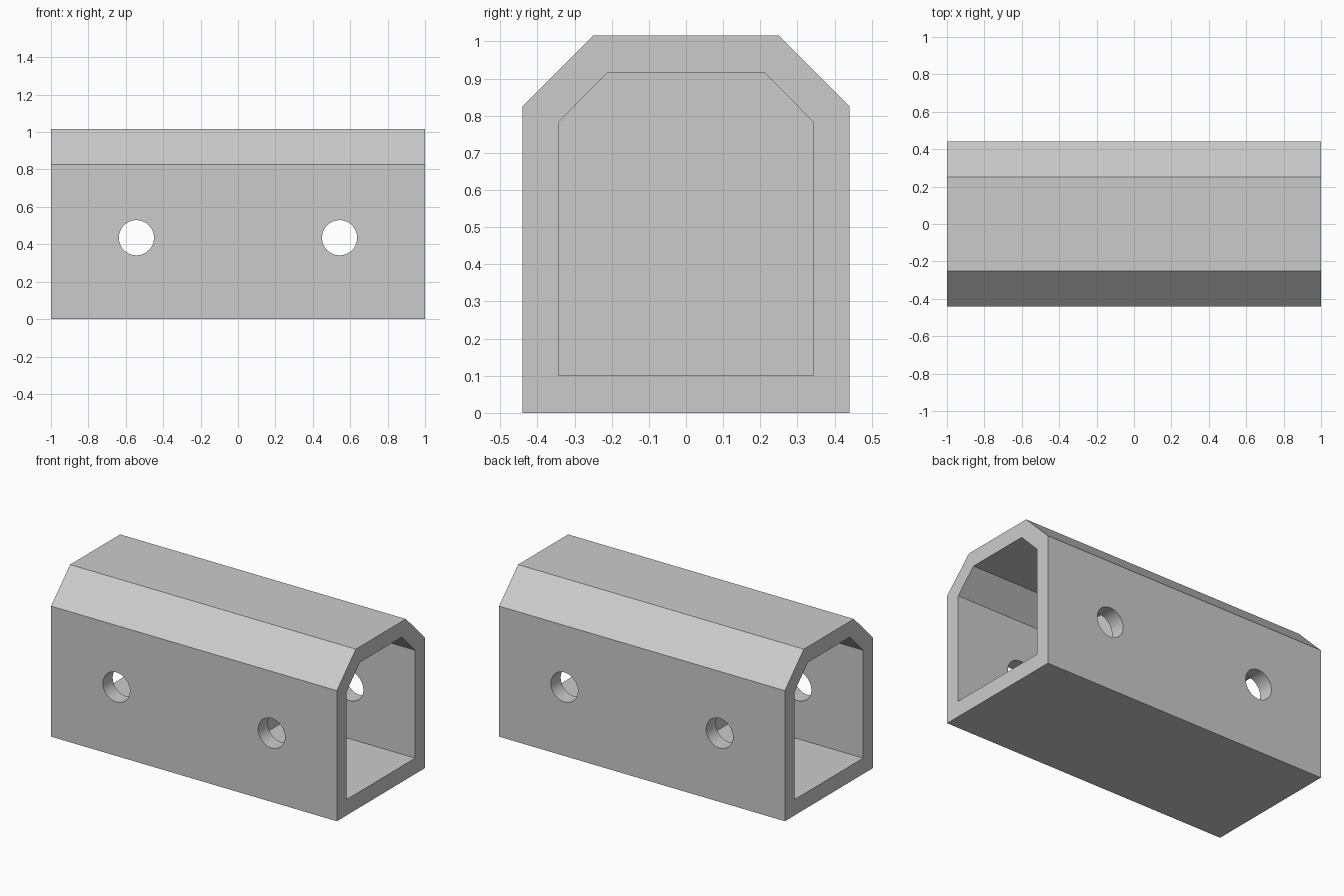
import bpy
import bmesh
from math import pi, radians
from mathutils import Matrix

cube = bpy.data.objects.get("Cube")
if cube:
    bpy.data.objects.remove(cube, do_unlink=True)

grey = bpy.data.materials.new("plain grey")
grey.use_nodes = True
COLOR = (0.6, 0.6, 0.6, 1)
grey.diffuse_color = COLOR
grey.node_tree.nodes["Principled BSDF"].inputs["Base Color"].default_value = COLOR


def finish(bm, name):
    bmesh.ops.recalc_face_normals(bm, faces=bm.faces)
    mesh = bpy.data.meshes.new(name)
    bm.to_mesh(mesh)
    bm.free()
    mesh.materials.append(grey)
    obj = bpy.data.objects.new(name, mesh)
    bpy.context.collection.objects.link(obj)
    return obj


def prism(name, x0, x1, half, bottom, shoulder, top_half, top):
    """Chamfer-topped section extruded along x."""
    right = [(half, bottom), (half, shoulder), (top_half, top)]
    section = right + [(-y, z) for y, z in reversed(right)]
    bm = bmesh.new()
    face = bm.faces.new([bm.verts.new((x0, y, z)) for y, z in section])
    new = bmesh.ops.extrude_face_region(bm, geom=[face])["geom"]
    verts = [v for v in new if isinstance(v, bmesh.types.BMVert)]
    bmesh.ops.translate(bm, verts=verts, vec=(x1 - x0, 0, 0))
    return finish(bm, name)


def drill(name, x):
    bm = bmesh.new()
    bmesh.ops.create_cone(bm, cap_ends=True, segments=64, radius1=0.094,
                          radius2=0.094, depth=2,
                          matrix=Matrix.Translation((x, 0, 0.435))
                          @ Matrix.Rotation(pi / 2, 4, "X"))
    return finish(bm, name)


# Solid outer block
body = prism("housing", -1, 1, 0.44, 0, 0.826, 0.25, 1.016)

# End pockets leave a central partition; cross holes pass through both walls
PARTITION = 0.1
cutters = []
for side, label in ((-1, "right"), (1, "left")):
    x0, x1 = sorted((side * PARTITION, side * 1.2))
    cutters.append(prism(label + "_pocket_cutter", x0, x1,
                         0.343, 0.1, 0.783, 0.21, 0.917))
    cutters.append(drill(label + "_hole_cutter", side * 0.543))

bpy.context.view_layer.objects.active = body
for cutter in cutters:
    cutter.hide_render = True
    mod = body.modifiers.new(cutter.name, "BOOLEAN")
    mod.operation = "DIFFERENCE"
    mod.solver = "EXACT"
    mod.object = cutter
    bpy.ops.object.modifier_apply(modifier=mod.name)
    bpy.data.objects.remove(cutter, do_unlink=True)

# Smooth bores, crisp flat walls
bpy.ops.object.select_all(action="DESELECT")
body.select_set(True)
bpy.ops.object.shade_smooth_by_angle(angle=radians(30))
